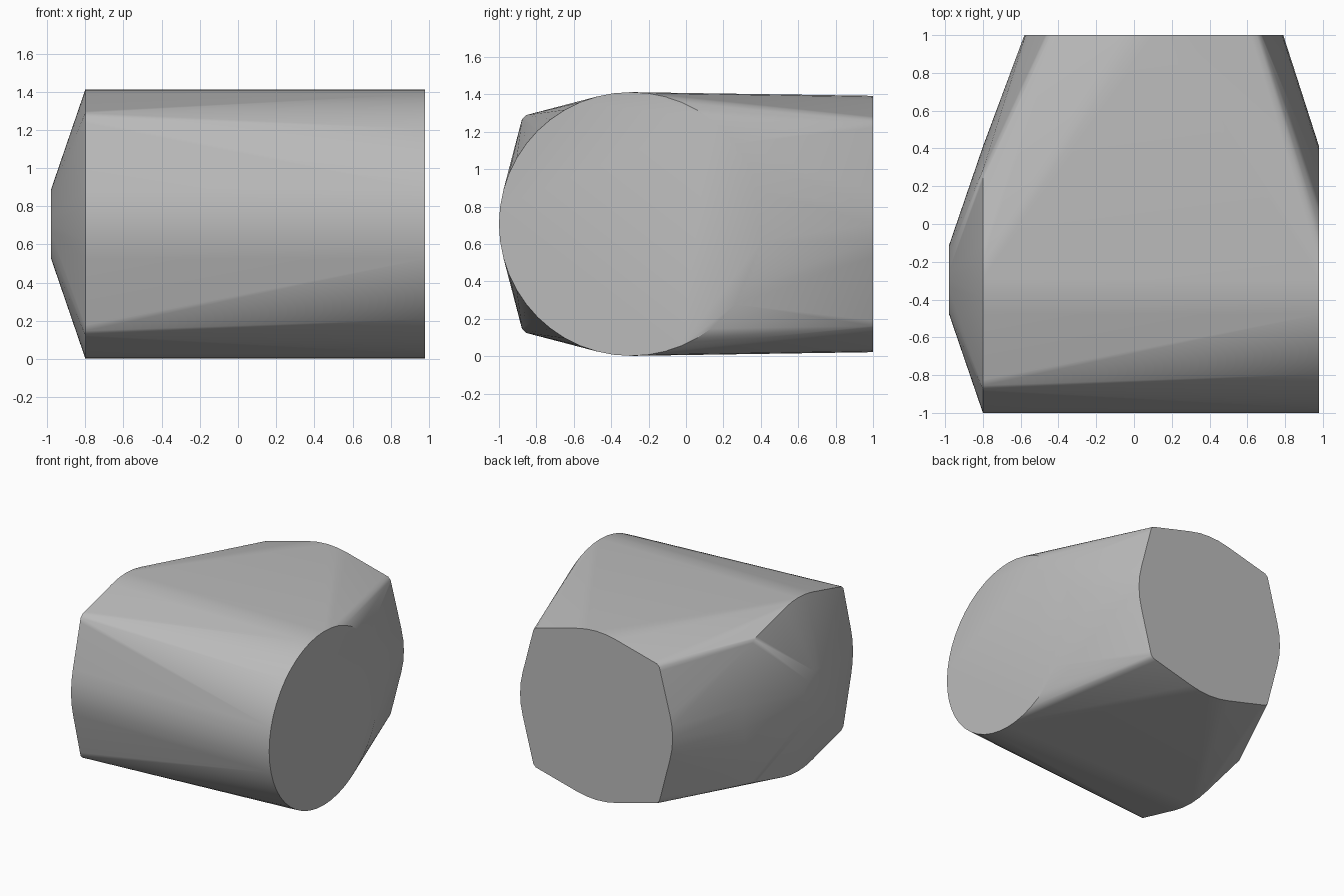
import bpy, bmesh
from math import sin, cos, pi
from mathutils import Vector

cube = bpy.data.objects.get("Cube")
if cube:
    bpy.data.objects.remove(cube, do_unlink=True)

grey = bpy.data.materials.new("plain grey")
grey.use_nodes = True
colour = (0.5, 0.5, 0.5, 1)
grey.diffuse_color = colour
grey.node_tree.nodes["Principled BSDF"].inputs["Base Color"].default_value = colour

MID = 0.707   # height of both axes
R = 0.705     # main radius


def circle(radius, steps, cu=0.0, cv=0.0):
    return [(cu + radius * cos(2 * pi * i / steps), cv + radius * sin(2 * pi * i / steps))
            for i in range(steps)]


def bulged_square(scale=1.0):
    """Circle plus four small rounded corners."""
    pts = circle(R, 48)
    for su in (-1, 1):
        for sv in (-1, 1):
            pts += circle(0.06, 12, su * 0.53, sv * 0.53)
    return [(u * scale, v * scale) for u, v in pts]


def side_ring(x, outline):
    return [Vector((x, -0.295 + u, MID + v)) for u, v in outline]


def back_ring(y, outline):
    return [Vector((0.105 + u, y, MID + v)) for u, v in outline]


# Outlines that the skin is stretched over
points = side_ring(0.98, circle(R, 48))           # round end
points += side_ring(-0.8, bulged_square())        # shoulder of the domed end
points += side_ring(-0.98, circle(0.18, 24))      # small flat tip
points += back_ring(1.0, bulged_square(0.972))    # back end

bm = bmesh.new()
for p in points:
    bm.verts.new(p)
hull = bmesh.ops.convex_hull(bm, input=bm.verts[:])
loose = [v for v in bm.verts if not v.link_faces]
bmesh.ops.delete(bm, geom=loose, context='VERTS')
bmesh.ops.dissolve_limit(bm, angle_limit=0.004, verts=bm.verts[:], edges=bm.edges[:])
bmesh.ops.recalc_face_normals(bm, faces=bm.faces[:])

mesh = bpy.data.meshes.new("hull_body")
bm.to_mesh(mesh)
bm.free()
mesh.materials.append(grey)
body = bpy.data.objects.new("hull_body", mesh)
bpy.context.collection.objects.link(body)

bpy.ops.object.select_all(action='DESELECT')
body.select_set(True)
bpy.context.view_layer.objects.active = body
bpy.ops.object.shade_smooth_by_angle(angle=pi / 6)
